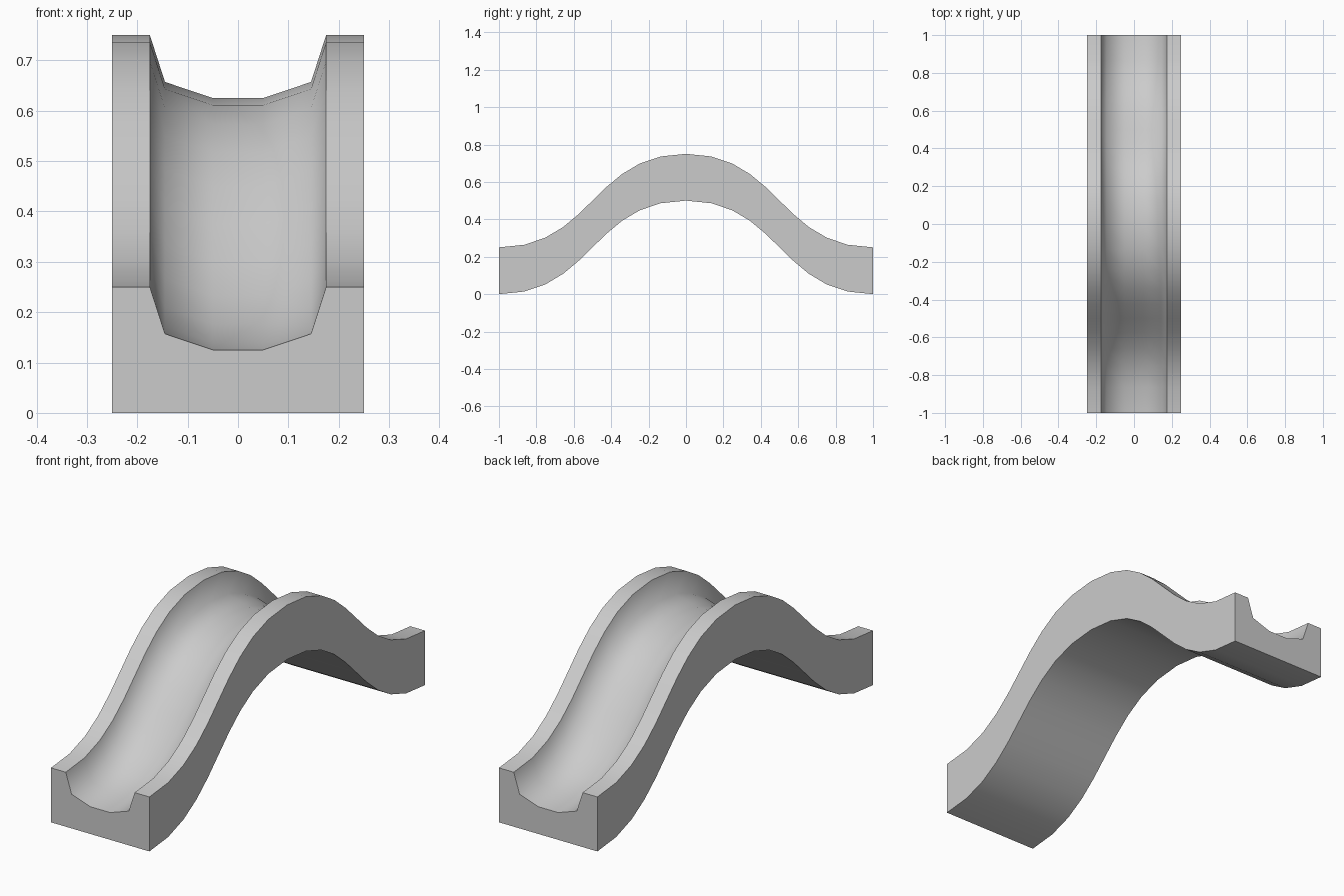
import bpy, bmesh

if "Cube" in bpy.data.objects:
    bpy.data.objects.remove(bpy.data.objects["Cube"])

# Cross-section of the channel (x, z), mirrored about x = 0
half = [(0.25, 0.0), (0.25, 0.25), (0.175, 0.25), (0.145, 0.157), (0.05, 0.125)]
section = half + [(-x, z) for x, z in reversed(half)]
n = len(section)
sharp_corners = {0, 1, 2, n - 3, n - 2, n - 1}


def s_curve(t):
    """Cubic easing from the low end (-1, 0) up to the crest (0, 0.5)."""
    u = 1 - t
    return -1 + 1.5 * t * u * u + 1.5 * t * t * u + t ** 3, 0.5 * (3 * t * t - 2 * t ** 3)


# Path over the hump: one S-curve and its mirror image
rise = [s_curve(i / 10) for i in range(11)]
path = rise + [(-y, z) for y, z in reversed(rise[:-1])]

# Sweep the section, keeping it upright
bm = bmesh.new()
rings = [[bm.verts.new((x, y, z + h)) for x, z in section] for y, h in path]
for a, b in zip(rings, rings[1:]):
    for i in range(n):
        j = (i + 1) % n
        bm.faces.new((a[i], a[j], b[j], b[i]))
caps = [bm.faces.new(rings[0]), bm.faces.new(rings[-1])]
bmesh.ops.recalc_face_normals(bm, faces=bm.faces)

# Smooth along the path and inside the groove, crisp at corners and ends
for f in bm.faces:
    f.smooth = f not in caps
for a, b in zip(rings, rings[1:]):
    for i in sharp_corners:
        bm.edges.get((a[i], b[i])).smooth = False
for cap in caps:
    for e in cap.edges:
        e.smooth = False

mesh = bpy.data.meshes.new("hump_track")
bm.to_mesh(mesh)
bm.free()
bpy.context.collection.objects.link(bpy.data.objects.new("hump_track", mesh))
